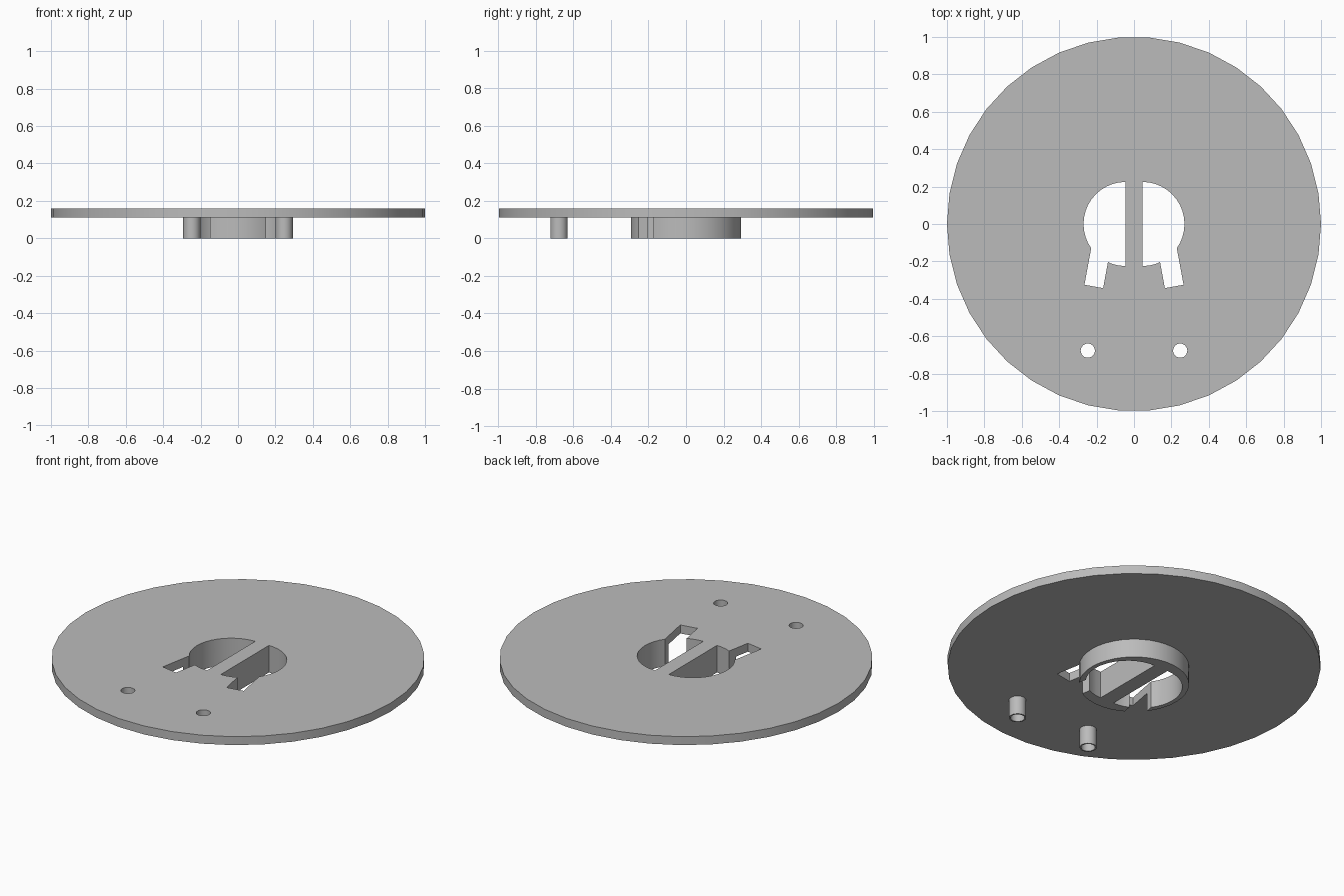
import bpy, bmesh
from math import sin, cos, pi, radians
from mathutils import Vector

if "Cube" in bpy.data.objects:
    bpy.data.objects.remove(bpy.data.objects["Cube"])

TOP, UNDER = 0.16, 0.11
BAR, HOLE_R, HUB_R = 0.045, 0.225, 0.295
PEG_X, PEG_Y = 0.247, -0.677

grey = bpy.data.materials.new("plain_grey")
grey.use_nodes = True
colour = (0.5, 0.5, 0.5, 1)
grey.diffuse_color = colour
grey.node_tree.nodes["Principled BSDF"].inputs["Base Color"].default_value = colour


def arc(cx, cy, r, start, end, steps):
    return [(cx + r * cos(start + (end - start) * i / steps),
             cy + r * sin(start + (end - start) * i / steps)) for i in range(steps + 1)]


def circle(cx, cy, r, sides):
    return arc(cx, cy, r, 0, 2 * pi, sides)[:-1]


def prism(name, outline, z0, z1):
    """Extrude a closed outline between two heights."""
    bm = bmesh.new()
    face = bm.faces.new([bm.verts.new((x, y, z0)) for x, y in outline])
    new = bmesh.ops.extrude_face_region(bm, geom=[face])["geom"]
    verts = [v for v in new if isinstance(v, bmesh.types.BMVert)]
    bmesh.ops.translate(bm, verts=verts, vec=(0, 0, z1 - z0))
    bmesh.ops.recalc_face_normals(bm, faces=bm.faces)
    mesh = bpy.data.meshes.new(name)
    bm.to_mesh(mesh)
    bm.free()
    ob = bpy.data.objects.new(name, mesh)
    bpy.context.collection.objects.link(ob)
    mesh.materials.append(grey)
    return ob


def cut(ob, cutters):
    for c in cutters:
        mod = ob.modifiers.new("cut", 'BOOLEAN')
        mod.operation, mod.solver, mod.object = 'DIFFERENCE', 'EXACT', c
    bpy.context.view_layer.update()
    baked = bpy.data.meshes.new_from_object(
        ob.evaluated_get(bpy.context.evaluated_depsgraph_get()))
    ob.modifiers.clear()
    ob.data = baked


# Main parts
plate = prism("round_plate", circle(0, 0, 1, 38), UNDER, TOP)
hub = prism("hub_ring", circle(0, 0, HUB_R, 38), 0, UNDER)
pegs, openings, peg_holes = [], [], []

for side, s in (("left", 1), ("right", -1)):
    # Half-round opening beside the central bar
    half = arc(BAR, 0, HOLE_R, -pi / 2, pi / 2, 20)
    openings.append(prism("opening_cutter", [(s * x, y) for x, y in half], -0.1, 0.3))
    # Slanted slot running outward from the opening
    slot = [(0.205, 0), (0.265, -0.325), (0.165, -0.343), (0.105, -0.018)]
    openings.append(prism("slot_cutter", [(s * x, y) for x, y in slot], -0.1, 0.3))
    # Hollow peg under the plate
    pegs.append(prism(side + "_peg", circle(s * PEG_X, PEG_Y, 0.046, 24), 0, UNDER))
    peg_holes.append(prism("peg_hole_cutter", circle(s * PEG_X, PEG_Y, 0.038, 24), -0.1, 0.3))

cut(plate, openings + peg_holes)
cut(hub, openings)
for peg, hole in zip(pegs, peg_holes):
    cut(peg, [hole])
for c in openings + peg_holes:
    bpy.data.objects.remove(c)

# Smooth round walls, keep rims sharp
bpy.ops.object.select_all(action='DESELECT')
for ob in [plate, hub] + pegs:
    ob.select_set(True)
bpy.context.view_layer.objects.active = plate
bpy.ops.object.shade_smooth_by_angle(angle=radians(30))
